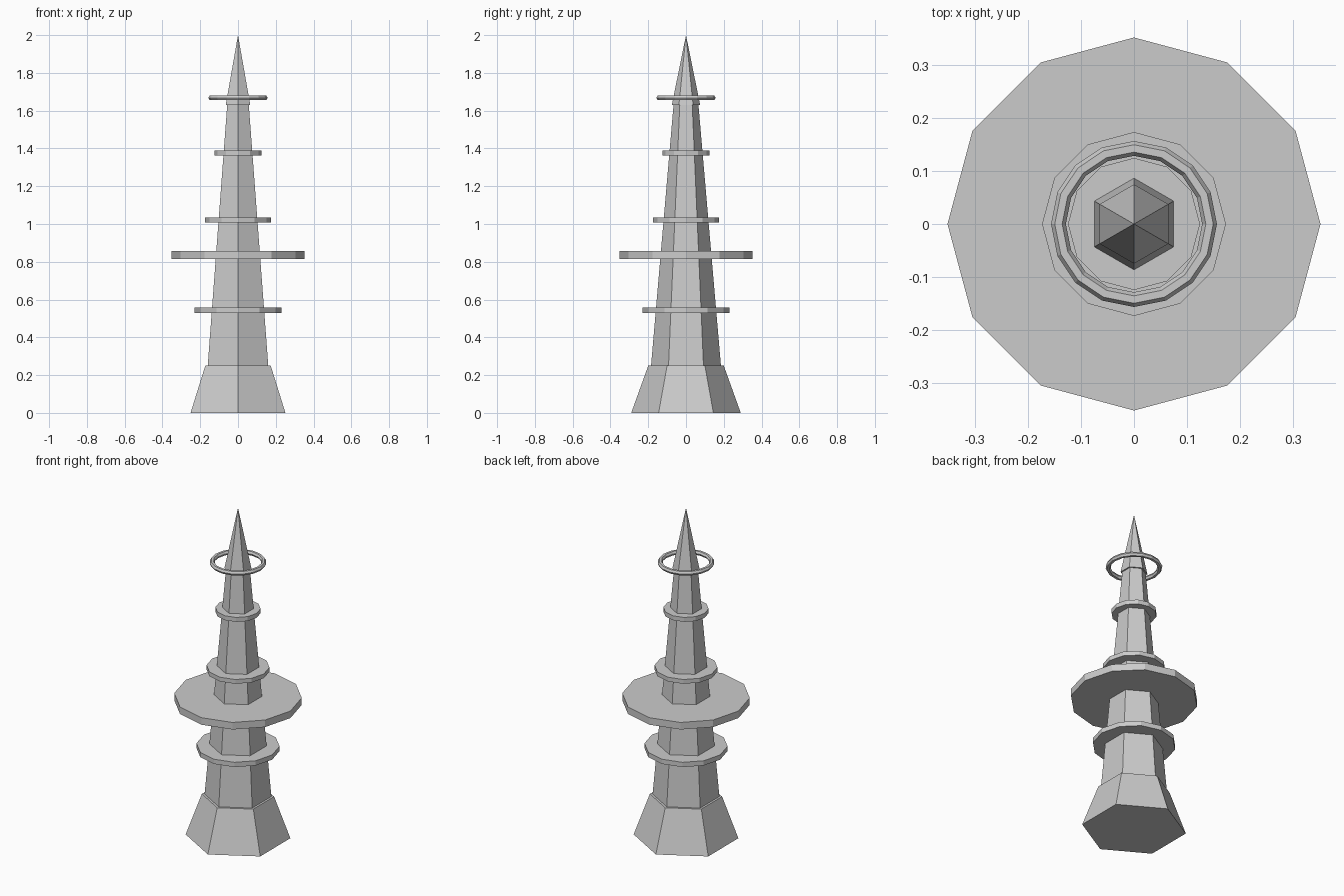
import bpy, bmesh
from math import sin, cos, pi

if "Cube" in bpy.data.objects:
    bpy.data.objects.remove(bpy.data.objects["Cube"])

grey = bpy.data.materials.new("plain grey")
grey.diffuse_color = (0.6, 0.6, 0.6, 1)
grey.use_nodes = True
grey.node_tree.nodes["Principled BSDF"].inputs["Base Color"].default_value = grey.diffuse_color


def finish(name, bm):
    bmesh.ops.recalc_face_normals(bm, faces=bm.faces)
    mesh = bpy.data.meshes.new(name)
    bm.to_mesh(mesh)
    bm.free()
    mesh.materials.append(grey)
    bpy.context.collection.objects.link(bpy.data.objects.new(name, mesh))


def ring(bm, r, z, sides):
    # first corner points along +y
    return [bm.verts.new((r * sin(2 * pi * i / sides), r * cos(2 * pi * i / sides), z))
            for i in range(sides)]


def bridge(bm, a, b):
    n = len(a)
    for i in range(n):
        j = (i + 1) % n
        bm.faces.new((a[i], a[j], b[j], b[i]))


def prism(name, sides, r0, z0, r1, z1):
    bm = bmesh.new()
    low = ring(bm, r0, z0, sides)
    bm.faces.new(low)
    if r1 > 0:
        high = ring(bm, r1, z1, sides)
        bridge(bm, low, high)
        bm.faces.new(high)
    else:
        tip = bm.verts.new((0, 0, z1))
        for i in range(sides):
            bm.faces.new((low[i], low[(i + 1) % sides], tip))
    finish(name, bm)


def torus(name, major, minor, z, sides, section):
    bm = bmesh.new()
    loops = [ring(bm, major + minor * cos(2 * pi * k / section),
                  z + minor * sin(2 * pi * k / section), sides) for k in range(section)]
    for k in range(section):
        bridge(bm, loops[k], loops[(k + 1) % section])
    finish(name, bm)


# Hexagonal tower
prism("flared_base", 6, 0.29, 0, 0.2, 0.25)
prism("tapered_shaft", 6, 0.185, 0.25, 0.066, 1.63)
prism("pointed_tip", 6, 0.075, 1.63, 0, 2.0)

# Twelve-sided discs around the shaft
for name, r, z0, z1 in (("lower_collar", 0.23, 0.528, 0.557),
                        ("wide_platform", 0.353, 0.814, 0.857),
                        ("middle_collar", 0.174, 1.009, 1.035),
                        ("upper_collar", 0.125, 1.363, 1.39)):
    prism(name, 12, r, z0, r, z1)

# Floating ring around the tip
torus("halo_ring", 0.143, 0.014, 1.668, 16, 6)
